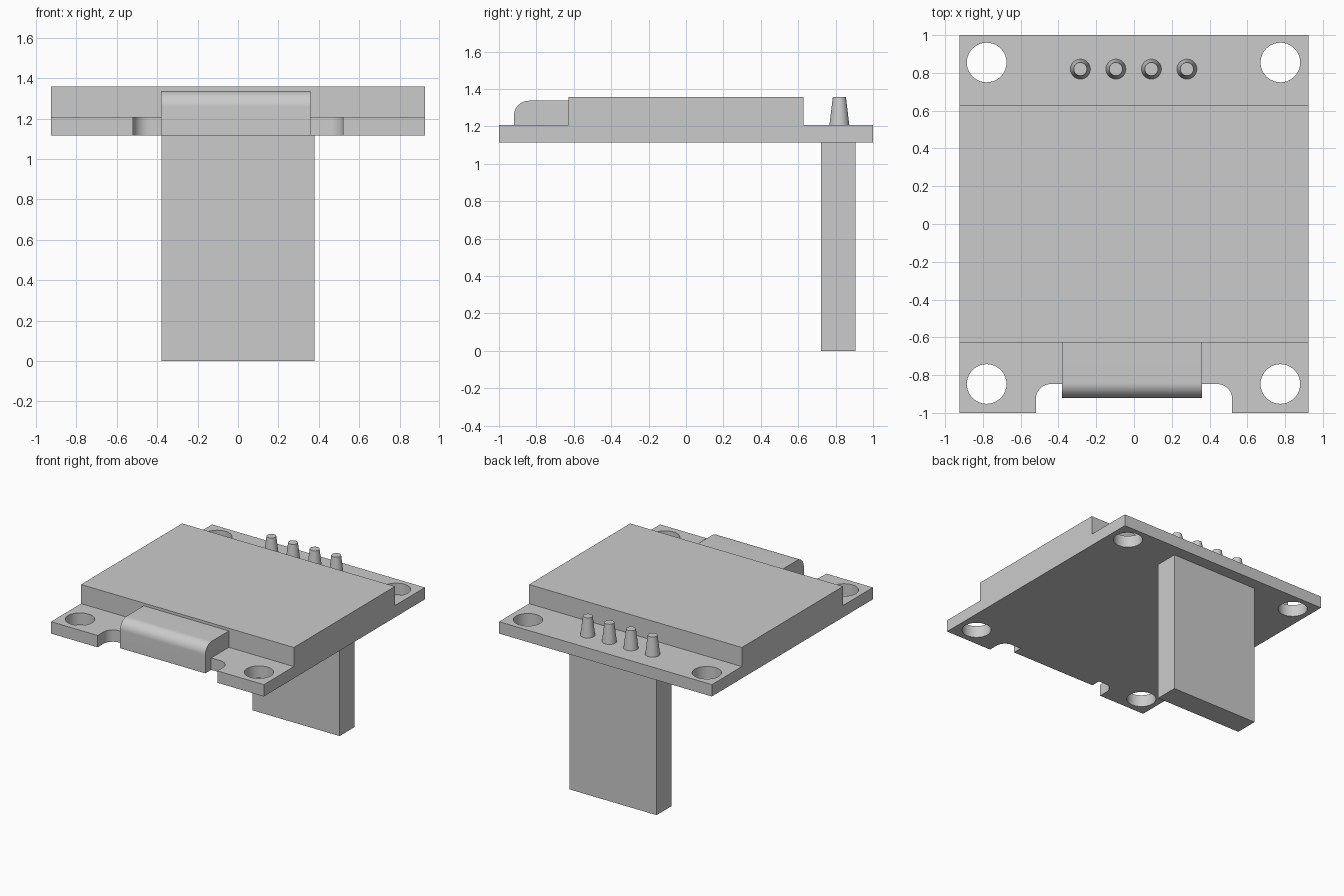
import bpy, bmesh
from math import sin, cos, pi
from mathutils import Matrix

cube = bpy.data.objects.get("Cube")
if cube:
    bpy.data.objects.remove(cube, do_unlink=True)

GREY = (0.6, 0.6, 0.6, 1)
grey = bpy.data.materials.new("plain grey")
grey.use_nodes = True
grey.diffuse_color = GREY
grey.node_tree.nodes["Principled BSDF"].inputs["Base Color"].default_value = GREY

BOTTOM, TOP = 1.115, 1.208      # board faces
SCREEN_TOP = 1.358


def finish(name, bm, smooth=False):
    bmesh.ops.recalc_face_normals(bm, faces=bm.faces)
    mesh = bpy.data.meshes.new(name)
    bm.to_mesh(mesh)
    bm.free()
    mesh.materials.append(grey)
    obj = bpy.data.objects.new(name, mesh)
    bpy.context.collection.objects.link(obj)
    if smooth:
        bpy.ops.object.select_all(action='DESELECT')
        obj.select_set(True)
        bpy.context.view_layer.objects.active = obj
        bpy.ops.object.shade_smooth_by_angle(angle=pi / 6)
    return obj


def box(name, x0, x1, y0, y1, z0, z1):
    bm = bmesh.new()
    size = Matrix.Diagonal((x1 - x0, y1 - y0, z1 - z0, 1))
    place = Matrix.Translation(((x0 + x1) / 2, (y0 + y1) / 2, (z0 + z1) / 2))
    bmesh.ops.create_cube(bm, size=1, matrix=place @ size)
    return finish(name, bm)


def arc(cx, cy, r, start, end, steps):
    angles = [start + (end - start) * i / steps for i in range(steps + 1)]
    return [(cx + r * cos(a), cy + r * sin(a)) for a in angles]


# Circuit board: notched outline with four mounting holes, extruded
half = [(0.925, 1), (0.925, -1), (0.52, -1)] + arc(0.44, -0.927, 0.08, 0, pi / 2, 12)
outline = half + [(-x, y) for x, y in reversed(half)]
holes = [arc(x, y, 0.105, 0, 2 * pi, 40)[:-1] for x in (-0.78, 0.775) for y in (-0.847, 0.855)]
curve = bpy.data.curves.new("board_outline", 'CURVE')
curve.dimensions = '2D'
curve.fill_mode = 'BOTH'
curve.extrude = (TOP - BOTTOM) / 2
for loop in [outline] + holes:
    spline = curve.splines.new('POLY')
    spline.points.add(len(loop) - 1)
    for point, (x, y) in zip(spline.points, loop):
        point.co = (x, y, 0, 1)
    spline.use_cyclic_u = True
helper = bpy.data.objects.new("board_outline", curve)
bm = bmesh.new()
mesh = bpy.data.meshes.new_from_object(helper)
bm.from_mesh(mesh)
bpy.data.objects.remove(helper)
bpy.data.meshes.remove(mesh)
bmesh.ops.remove_doubles(bm, verts=bm.verts, dist=0.0001)
bmesh.ops.translate(bm, verts=bm.verts, vec=(0, 0, (TOP + BOTTOM) / 2))
finish("circuit_board", bm, smooth=True)

# Display panel and rear mounting plate
box("display_panel", -0.925, 0.925, -0.628, 0.628, TOP, SCREEN_TOP)
box("mounting_plate", -0.378, 0.378, 0.722, 0.905, 0, BOTTOM)

# Ribbon cable: side profile with a rounded front, wrapping over the board edge
profile = [(-0.62, BOTTOM), (-0.62, 1.337)] + arc(-0.84, 1.257, 0.08, pi / 2, pi, 16) + [(-0.92, BOTTOM)]
bm = bmesh.new()
side = bm.faces.new([bm.verts.new((-0.38, y, z)) for y, z in profile])
new = bmesh.ops.extrude_face_region(bm, geom=[side])["geom"]
bmesh.ops.translate(bm, verts=[v for v in new if isinstance(v, bmesh.types.BMVert)], vec=(0.74, 0, 0))
finish("ribbon_cable", bm, smooth=True)

# Row of tapered header pins
for i in range(4):
    bm = bmesh.new()
    place = Matrix.Translation((-0.284 + 0.188 * i, 0.82, (TOP + SCREEN_TOP) / 2))
    bmesh.ops.create_cone(bm, cap_ends=True, segments=32, radius1=0.053, radius2=0.035,
                          depth=SCREEN_TOP - TOP, matrix=place)
    finish(f"header_pin_{i + 1}", bm, smooth=True)
